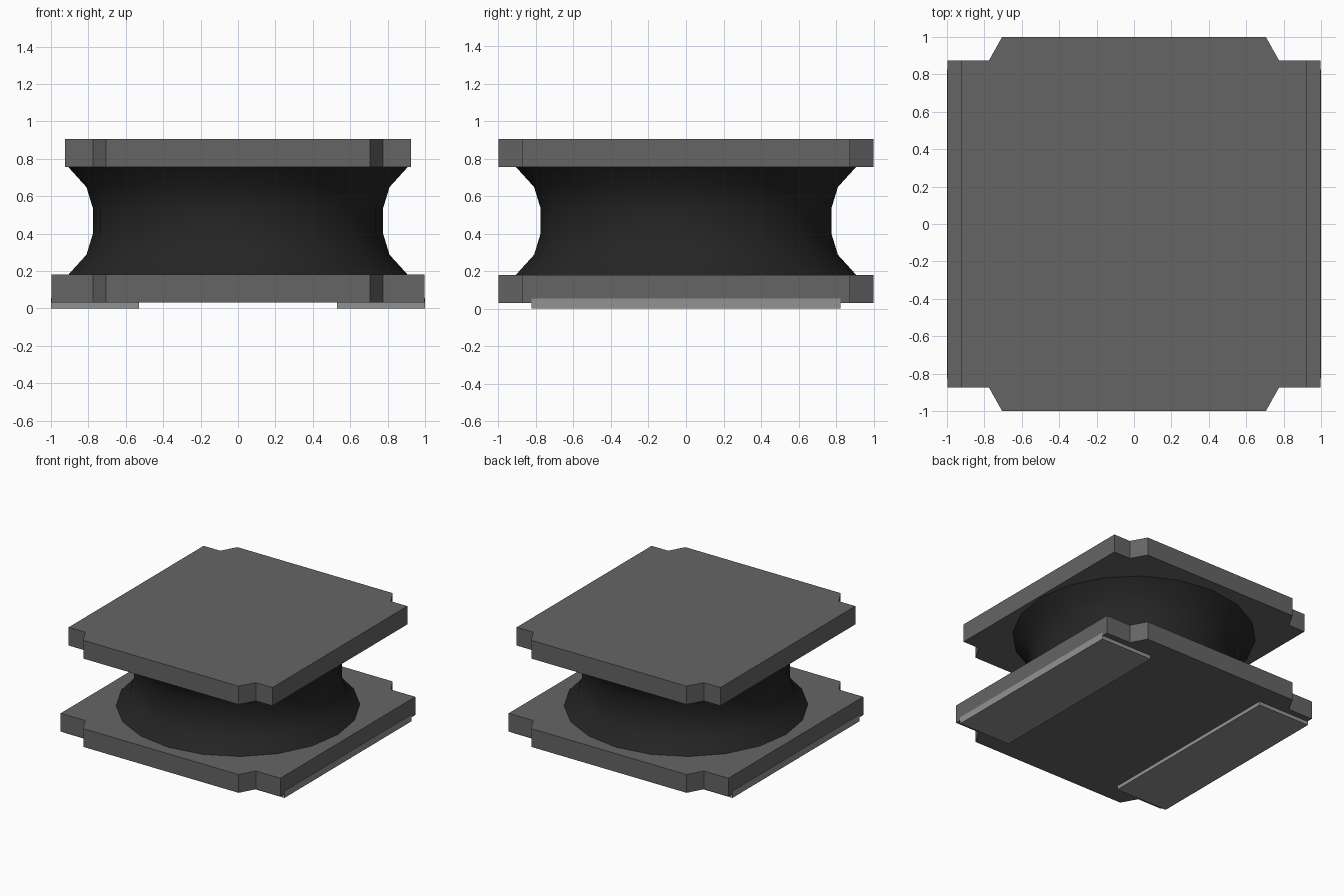
import bpy
import bmesh
import math

cube = bpy.data.objects.get("Cube")
if cube:
    bpy.data.objects.remove(cube, do_unlink=True)


def material(name, value):
    mat = bpy.data.materials.new(name)
    color = (value, value, value, 1.0)
    mat.diffuse_color = color
    mat.use_nodes = True
    mat.node_tree.nodes["Principled BSDF"].inputs["Base Color"].default_value = color
    return mat


plate_grey = material("plate grey", 0.13)
core_black = material("core black", 0.018)
pad_grey = material("pad light grey", 0.29)


def add_object(name, bm, mat):
    bmesh.ops.recalc_face_normals(bm, faces=bm.faces)
    mesh = bpy.data.meshes.new(name)
    bm.to_mesh(mesh)
    bm.free()
    mesh.materials.append(mat)
    obj = bpy.data.objects.new(name, mesh)
    bpy.context.collection.objects.link(obj)
    return obj


def prism(name, outline, z0, z1, mat):
    """Extrude a flat outline from z0 to z1."""
    bm = bmesh.new()
    face = bm.faces.new([bm.verts.new((x, y, z0)) for x, y in outline])
    result = bmesh.ops.extrude_face_region(bm, geom=[face])
    verts = [v for v in result["geom"] if isinstance(v, bmesh.types.BMVert)]
    bmesh.ops.translate(bm, verts=verts, vec=(0, 0, z1 - z0))
    return add_object(name, bm, mat)


def plate_outline(half_width):
    """Square with a slanted notch in each corner."""
    corner = [(half_width, 0.875), (0.775, 0.875), (0.705, 1.0)]
    right = [(x, -y) for x, y in reversed(corner)] + corner
    return right + [(-x, -y) for x, y in right]


# End plates, the upper one narrower
prism("lower_plate", plate_outline(0.997), 0.03, 0.18, plate_grey)
prism("upper_plate", plate_outline(0.925), 0.755, 0.905, plate_grey)

# Contact pads under the lower plate, just wrapping its side edges
for side, name in ((1, "left_pad"), (-1, "right_pad")):
    outline = [(side * x, y) for x, y in
               ((0.53, -0.825), (1.0, -0.825), (1.0, 0.825), (0.53, 0.825))]
    prism(name, outline, 0.0, 0.055, pad_grey)

# Waisted core between the plates
SIDES = 20
profile = [(0.907, 0.18), (0.81, 0.287), (0.775, 0.402),
           (0.775, 0.533), (0.81, 0.648), (0.907, 0.755)]
bm = bmesh.new()
rings = [[bm.verts.new((r * math.cos(math.tau * i / SIDES),
                        r * math.sin(math.tau * i / SIDES), z))
          for i in range(SIDES)] for r, z in profile]
for low, high in zip(rings, rings[1:]):
    for i in range(SIDES):
        j = (i + 1) % SIDES
        bm.faces.new((low[i], low[j], high[j], high[i]))
bm.faces.new(rings[0][::-1])
bm.faces.new(rings[-1])
core = add_object("core", bm, core_black)
bpy.ops.object.select_all(action="DESELECT")
core.select_set(True)
bpy.context.view_layer.objects.active = core
bpy.ops.object.shade_smooth_by_angle(angle=math.radians(30))
